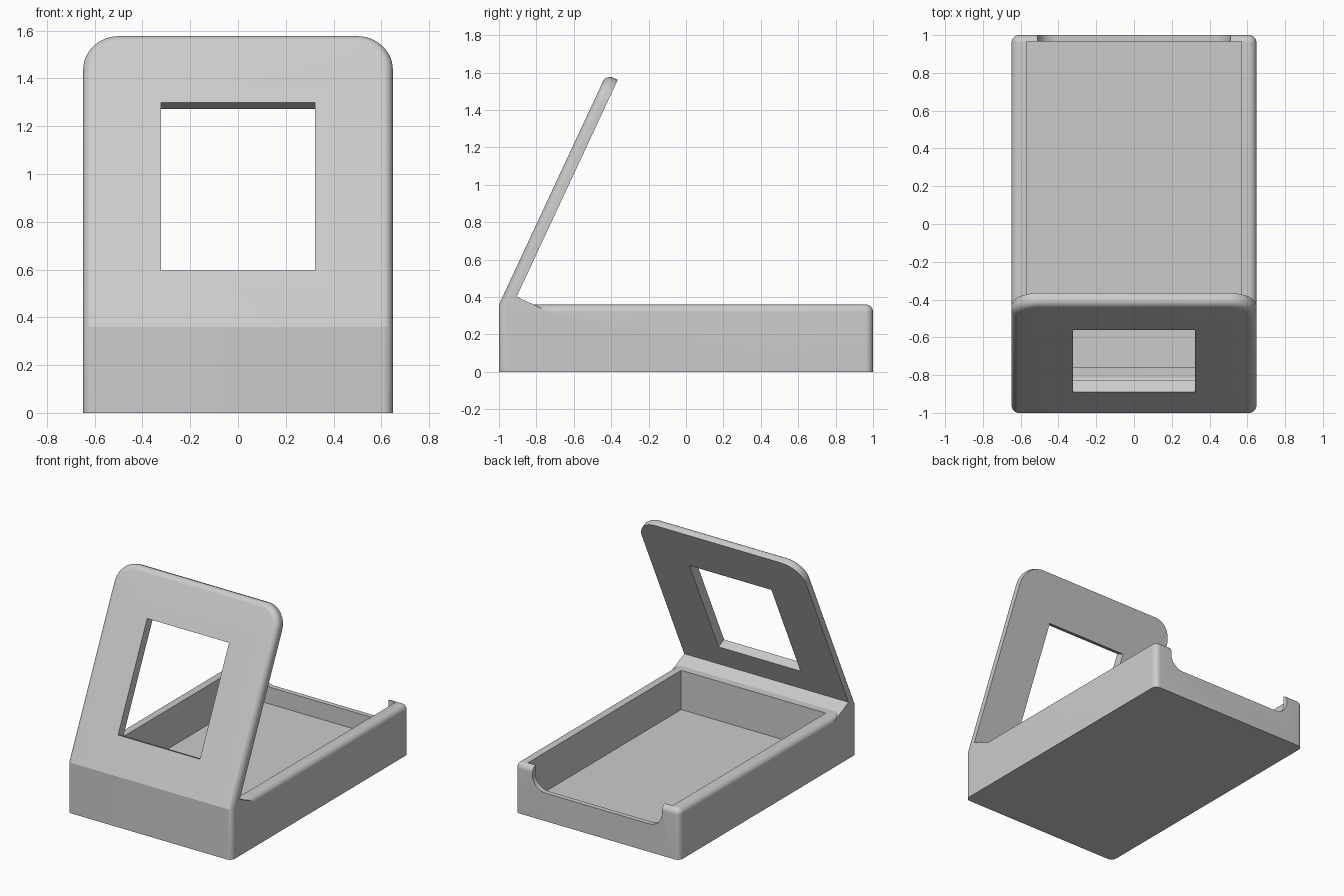
import bpy, bmesh
from math import sin, cos, radians
from mathutils import Vector

cube = bpy.data.objects.get("Cube")
if cube:
    bpy.data.objects.remove(cube, do_unlink=True)

HALF_W, RIM_Z, ROUND = 0.648, 0.36, 0.04
LEAN, THICK, LENGTH = radians(25), 0.068, 1.357

grey = bpy.data.materials.new("plain_grey")
grey.use_nodes = True
colour = (0.6, 0.6, 0.6, 1)
grey.diffuse_color = colour
grey.node_tree.nodes["Principled BSDF"].inputs["Base Color"].default_value = colour


def prism(points, depth):
    """Closed outline of 3D points, extruded along the depth vector."""
    bm = bmesh.new()
    face = bm.faces.new([bm.verts.new(p) for p in points])
    new = bmesh.ops.extrude_face_region(bm, geom=[face])["geom"]
    verts = [v for v in new if isinstance(v, bmesh.types.BMVert)]
    bmesh.ops.translate(bm, verts=verts, vec=depth)
    bmesh.ops.recalc_face_normals(bm, faces=bm.faces)
    return bm


def box(x, y0, y1, z0, z1):
    return prism([(-x, y0, z0), (x, y0, z0), (x, y1, z0), (-x, y1, z0)], (0, 0, z1 - z0))


def bevel(bm, rule, radius, segments=8):
    bm.normal_update()
    edges = [e for e in bm.edges if rule(e)]
    bmesh.ops.bevel(bm, geom=edges, offset=radius, segments=segments,
                    profile=0.5, affect='EDGES', clamp_overlap=True)
    bm.normal_update()


def finish(bm, name):
    mesh = bpy.data.meshes.new(name)
    bm.to_mesh(mesh)
    bm.free()
    mesh.materials.append(grey)
    obj = bpy.data.objects.new(name, mesh)
    bpy.context.collection.objects.link(obj)
    return obj


def combine(target, other, operation):
    mod = target.modifiers.new("combine", 'BOOLEAN')
    mod.operation, mod.solver, mod.object = operation, 'EXACT', other
    bpy.context.view_layer.objects.active = target
    bpy.ops.object.modifier_apply(modifier=mod.name)
    bpy.data.objects.remove(other, do_unlink=True)


def mid(e):
    return (e.verts[0].co + e.verts[1].co) / 2


def on_panel(along, depth):
    """Point on the leaning panel, as (y, z)."""
    return (-1 + along * sin(LEAN) + depth * cos(LEAN),
            RIM_Z + along * cos(LEAN) - depth * sin(LEAN))


# Tray body with rounded back corners and rim
tray = box(HALF_W, -0.95, 1, 0, RIM_Z)
bevel(tray, lambda e: mid(e).y > 0.99 and abs(mid(e).x) > 0.6, ROUND)
bevel(tray, lambda e: all(v.co.z > RIM_Z - 0.001 for v in e.verts) and mid(e).y > -0.9, ROUND)
tray = finish(tray, "tray_with_stand")

# Front block, wedge and leaning panel as one side profile
foot = on_panel(0.078, THICK)
wedge_end = (-0.70, foot[1] - (-0.70 - foot[0]) * sin(LEAN) / cos(LEAN))
profile = [(-1, 0), (-1, RIM_Z), on_panel(LENGTH, 0), on_panel(LENGTH, THICK),
           foot, wedge_end, (-0.70, 0)]
stand = prism([(-HALF_W, y, z) for y, z in profile], (2 * HALF_W, 0, 0))
bevel(stand, lambda e: mid(e).z > 1.5 and abs(mid(e).x) > 0.6
      and abs(e.verts[0].co.x - e.verts[1].co.x) < 0.01
      and (e.verts[0].co - e.verts[1].co).length < 0.1, 0.15, 12)
bevel(stand, lambda e: mid(e).z > 0.01
      and sum(f.normal.y < -0.8 for f in e.link_faces) == 1, ROUND)
combine(tray, finish(stand, "stand"), 'UNION')

# Storage cavity
combine(tray, finish(box(0.57, -0.76, 0.965, 0.08, 0.7), "cavity"), 'DIFFERENCE')

# Finger notch in the back wall, rounded at its lower corners
notch = box(0.51, 0.9, 1.1, 0.2, 0.6)
bevel(notch, lambda e: mid(e).z < 0.21 and abs(mid(e).x) > 0.5, 0.1, 10)
combine(tray, finish(notch, "notch"), 'DIFFERENCE')

# Window cut square through the panel
corners = [on_panel(a, d) for a, d in
           ((0.26, -0.1), (1.037, -0.1), (1.037, 0.15), (0.26, 0.15))]
window = prism([(-0.323, y, z) for y, z in corners], (0.646, 0, 0))
combine(tray, finish(window, "window"), 'DIFFERENCE')

# Smooth the rounded edges only
bpy.ops.object.select_all(action='DESELECT')
tray.select_set(True)
bpy.context.view_layer.objects.active = tray
bpy.ops.object.shade_smooth_by_angle(angle=radians(20))
